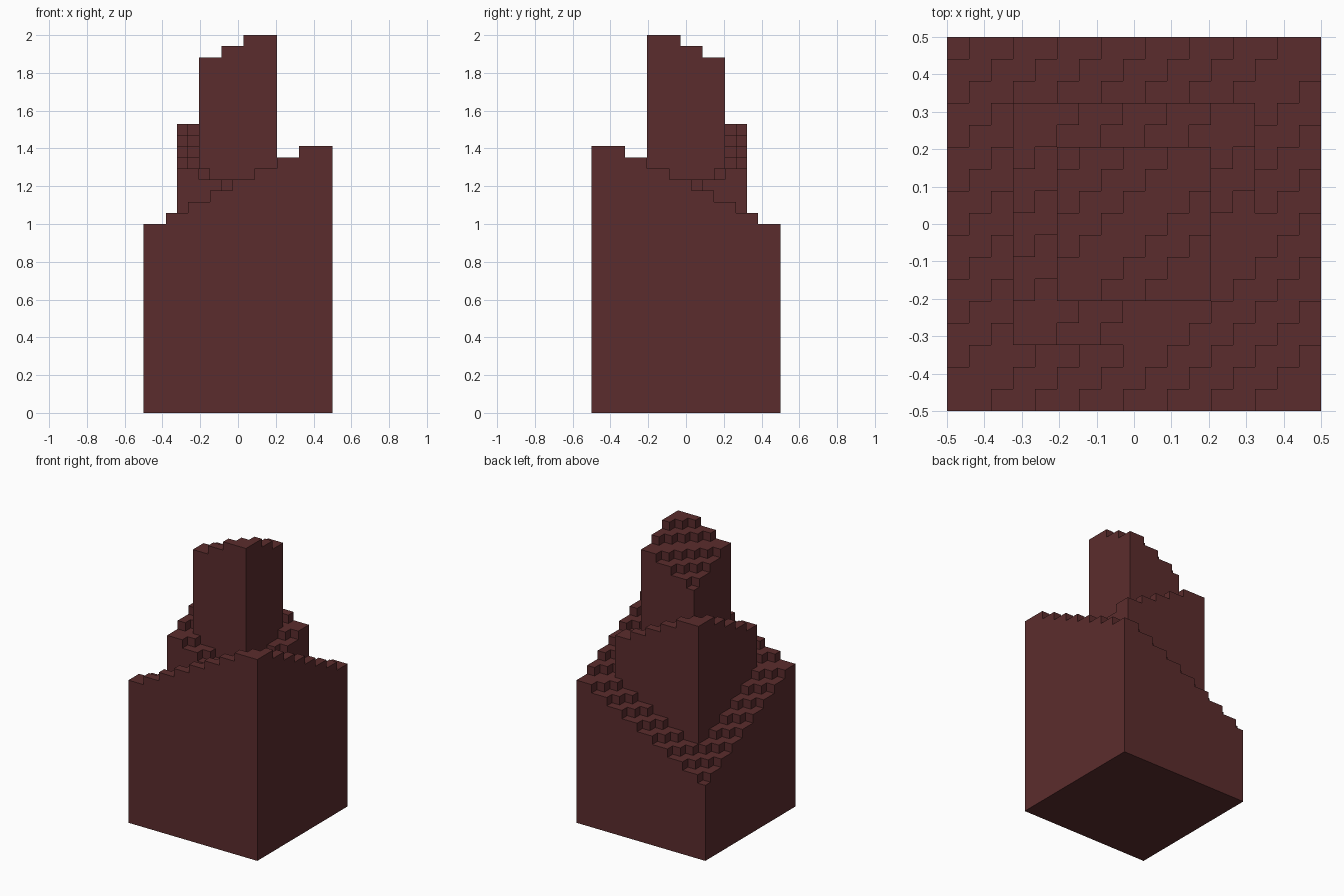
import bpy
import bmesh

if "Cube" in bpy.data.objects:
    bpy.data.objects.remove(bpy.data.objects["Cube"], do_unlink=True)

GRID = 17            # cells along each side of the footprint
CELL = 1 / GRID

maroon = bpy.data.materials.new("dark_maroon")
maroon.use_nodes = True
colour = (0.105, 0.0255, 0.026, 1)
maroon.diffuse_color = colour
maroon.node_tree.nodes["Principled BSDF"].inputs["Base Color"].default_value = colour


def stepped_block(name, inset, middle, bottom, rise):
    """Square block with a stepped top sloping along the footprint's diagonal.

    rise is 1 when the front left corner is highest, -1 for the back right one.
    """
    size = GRID - 2 * inset
    top_limit = middle + (size - 1) // 2 - 1

    def height(i, j):
        if not (0 <= i < size and 0 <= j < size):
            return bottom
        return min(middle + int(rise * (i - j) / 2), top_limit)

    bm = bmesh.new()

    def face(*corners):
        bm.faces.new([bm.verts.new(((x + inset) * CELL - 0.5,
                                    (y + inset) * CELL - 0.5,
                                    z * CELL)) for x, y, z in corners])

    for i in range(size):
        for j in range(size):
            h = height(i, j)
            ring = [(i, j), (i + 1, j), (i + 1, j + 1), (i, j + 1)]
            # Tread and underside
            face(*[(x, y, h) for x, y in ring])
            face(*[(x, y, bottom) for x, y in reversed(ring)])
            # Risers down to each lower neighbour
            for k, (di, dj) in enumerate([(0, -1), (1, 0), (0, 1), (-1, 0)]):
                low = height(i + di, j + dj)
                if low < h:
                    a, b = ring[k], ring[(k + 1) % 4]
                    face((*a, low), (*b, low), (*b, h), (*a, h))

    bmesh.ops.remove_doubles(bm, verts=bm.verts, dist=CELL / 100)
    mesh = bpy.data.meshes.new(name)
    bm.to_mesh(mesh)
    bm.free()
    mesh.materials.append(maroon)
    obj = bpy.data.objects.new(name, mesh)
    bpy.context.collection.objects.link(obj)
    return obj


# Three nested blocks, the middle one sloping the opposite way
stepped_block("base_block", inset=0, middle=17, bottom=0, rise=1)
stepped_block("middle_block", inset=3, middle=22, bottom=8, rise=-1)
stepped_block("top_tower", inset=5, middle=32, bottom=13, rise=1)
